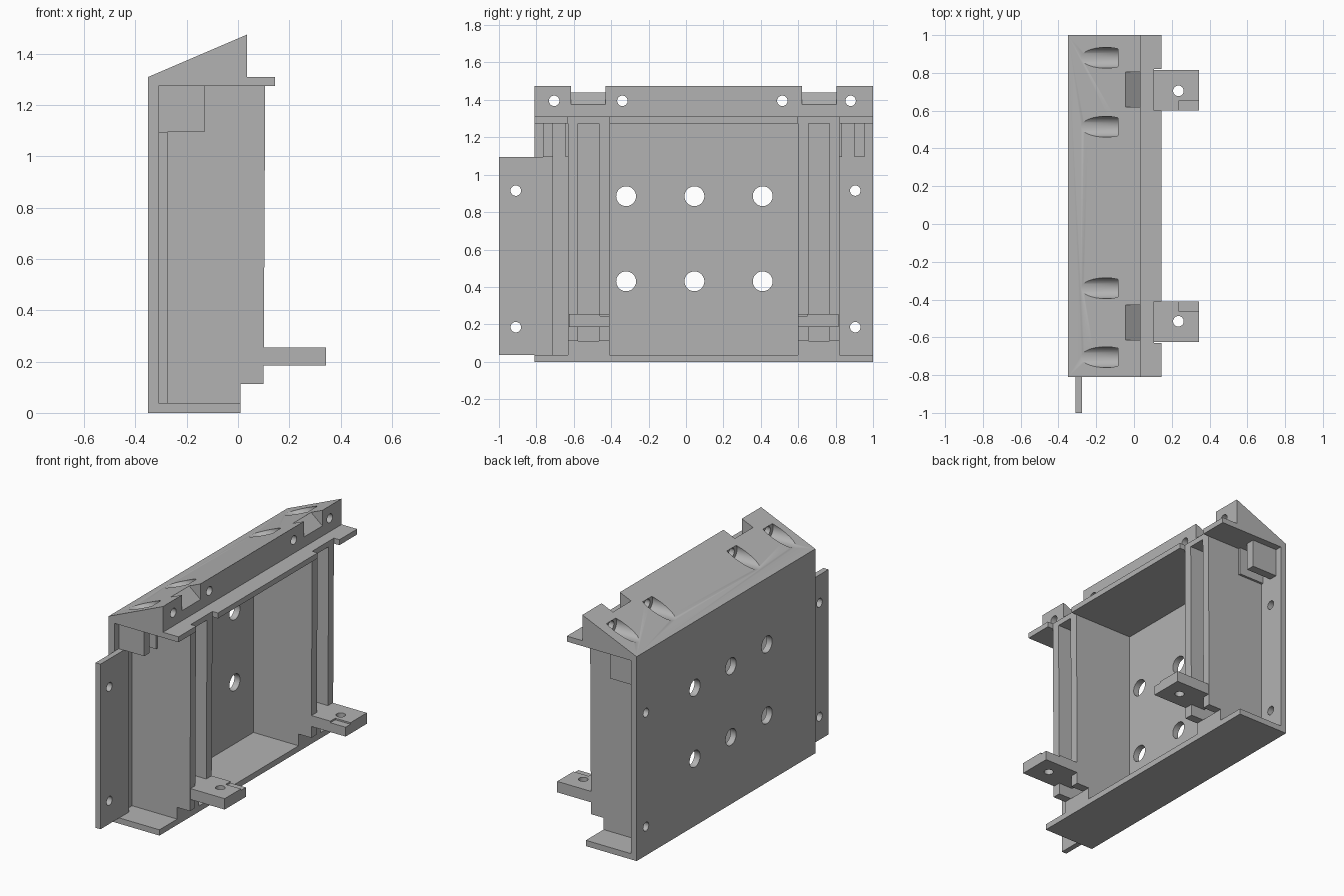
import bpy, bmesh, math
from mathutils import Matrix, Vector

cube = bpy.data.objects.get("Cube")
if cube:
    bpy.data.objects.remove(cube, do_unlink=True)

grey = bpy.data.materials.new("light grey")
grey.use_nodes = True
GREY = (0.45, 0.45, 0.45, 1)
grey.diffuse_color = GREY
grey.node_tree.nodes["Principled BSDF"].inputs["Base Color"].default_value = GREY

MID = 0.095  # the housing mirrors about this y


def add_object(name, bm):
    bmesh.ops.recalc_face_normals(bm, faces=bm.faces)
    mesh = bpy.data.meshes.new(name)
    bm.to_mesh(mesh)
    bm.free()
    mesh.materials.append(grey)
    ob = bpy.data.objects.new(name, mesh)
    bpy.context.collection.objects.link(ob)
    return ob


def prism(name, profile, y0, y1):
    """Extrude an x-z outline from y0 to y1."""
    bm = bmesh.new()
    face = bm.faces.new([bm.verts.new((x, y0, z)) for x, z in profile])
    new = bmesh.ops.extrude_face_region(bm, geom=[face])["geom"]
    verts = [v for v in new if isinstance(v, bmesh.types.BMVert)]
    bmesh.ops.translate(bm, verts=verts, vec=(0, y1 - y0, 0))
    return add_object(name, bm)


def box(name, x0, x1, y0, y1, z0, z1):
    return prism(name, [(x0, z0), (x1, z0), (x1, z1), (x0, z1)], y0, y1)


def cylinder(center, radius, length, axis="X"):
    bm = bmesh.new()
    turn = Matrix.Rotation(math.pi / 2, 4, "Y") if axis == "X" else Matrix()
    bmesh.ops.create_cone(bm, cap_ends=True, segments=48, radius1=radius, radius2=radius,
                          depth=length, matrix=Matrix.Translation(Vector(center)) @ turn)
    return add_object("hole_cutter", bm)


def cut(target, cutters):
    bpy.context.view_layer.objects.active = target
    for cutter in cutters:
        cutter.hide_render = True
        mod = target.modifiers.new("cut", "BOOLEAN")
        mod.operation, mod.solver, mod.object = "DIFFERENCE", "EXACT", cutter
        bpy.ops.object.modifier_apply(modifier=mod.name)
        bpy.data.objects.remove(cutter, do_unlink=True)


def sided(a, b, side):
    """Mirror a y range given for the front end to the chosen end."""
    return (a, b) if side < 0 else (2 * MID - b, 2 * MID - a)


# Back panel with vent holes and mounting holes
panel = box("back_panel", -0.35, -0.31, -0.81, 1, 0, 1.275)
vents = [cylinder((-0.33, y, z), 0.053, 0.2) for y in (-0.32, 0.045, 0.41) for z in (0.43, 0.885)]
mounts = [cylinder((-0.33, 0.905, z), 0.028, 0.2) for z in (0.185, 0.915)]
cut(panel, vents + mounts)

# Mounting tab past the front end
tab = box("mounting_tab", -0.31, -0.275, -1, -0.71, 0.037, 1.095)
cut(tab, [cylinder((-0.29, -0.91, z), 0.028, 0.06) for z in (0.185, 0.915)])

# Floor
box("floor", -0.31, 0.01, -0.81, 1, 0, 0.037)

# Sloped top with a projecting lip
top = prism("sloped_top", [(-0.35, 1.275), (0.145, 1.275), (0.145, 1.31),
                           (0.035, 1.31), (0.035, 1.475), (-0.35, 1.31)], -0.81, 1)
cutters = []
for side in (-1, 1):
    y0, y1 = sided(-0.615, -0.43, side)
    cutters.append(prism("ramp_cutter", [(-0.045, 1.4407), (0.035, 1.375), (0.1, 1.322),
                                         (0.1, 1.55), (-0.045, 1.55)], y0, y1))
    y0, y1 = sided(-0.63, -0.41, side)
    cutters.append(box("lip_cutter", 0.106, 0.2, y0, y1, 1.2, 1.4))
for y in (-0.705, -0.34, 0.515, 0.88):
    cutters.append(cylinder((-0.285, y, 1.395), 0.055, 0.4))
    cutters.append(cylinder((0, y, 1.395), 0.028, 0.3))
cut(top, cutters)

# Paired channel walls, lugs and clips at both ends
wall = [(-0.31, 0.037), (0.01, 0.037), (0.01, 0.112), (0.1, 0.112), (0.106, 1.275), (-0.31, 1.275)]
for side, end in ((-1, "front"), (1, "rear")):
    prism(end + "_outer_wall", wall, *sided(-0.63, -0.577, side))
    prism(end + "_inner_wall", wall, *sided(-0.465, -0.41, side))
    box(end + "_channel_base", -0.31, 0.01, *sided(-0.577, -0.465, side), 0.037, 0.112)

    lug = box(end + "_lug", 0.0, 0.343, *sided(-0.625, -0.41, side), 0.185, 0.255)
    hole = cylinder((0.235, sided(-0.515, -0.515, side)[0], 0.22), 0.028, 0.2, "Z")
    step = box("step_cutter", 0.235, 0.4, *sided(-0.46, -0.3, side), 0.245, 0.3)
    cut(lug, [hole, step])

    box(end + "_clip_block", -0.31, -0.13, *sided(-0.765, -0.71, side), 1.095, 1.275)
    box(end + "_clip_pad", -0.31, -0.13, *sided(-0.645, -0.63, side), 1.095, 1.275)

# Smooth round holes, keep edges sharp
for ob in bpy.context.collection.objects:
    if ob.type == "MESH":
        ob.select_set(True)
        bpy.context.view_layer.objects.active = ob
bpy.ops.object.shade_smooth_by_angle(angle=math.radians(30))
